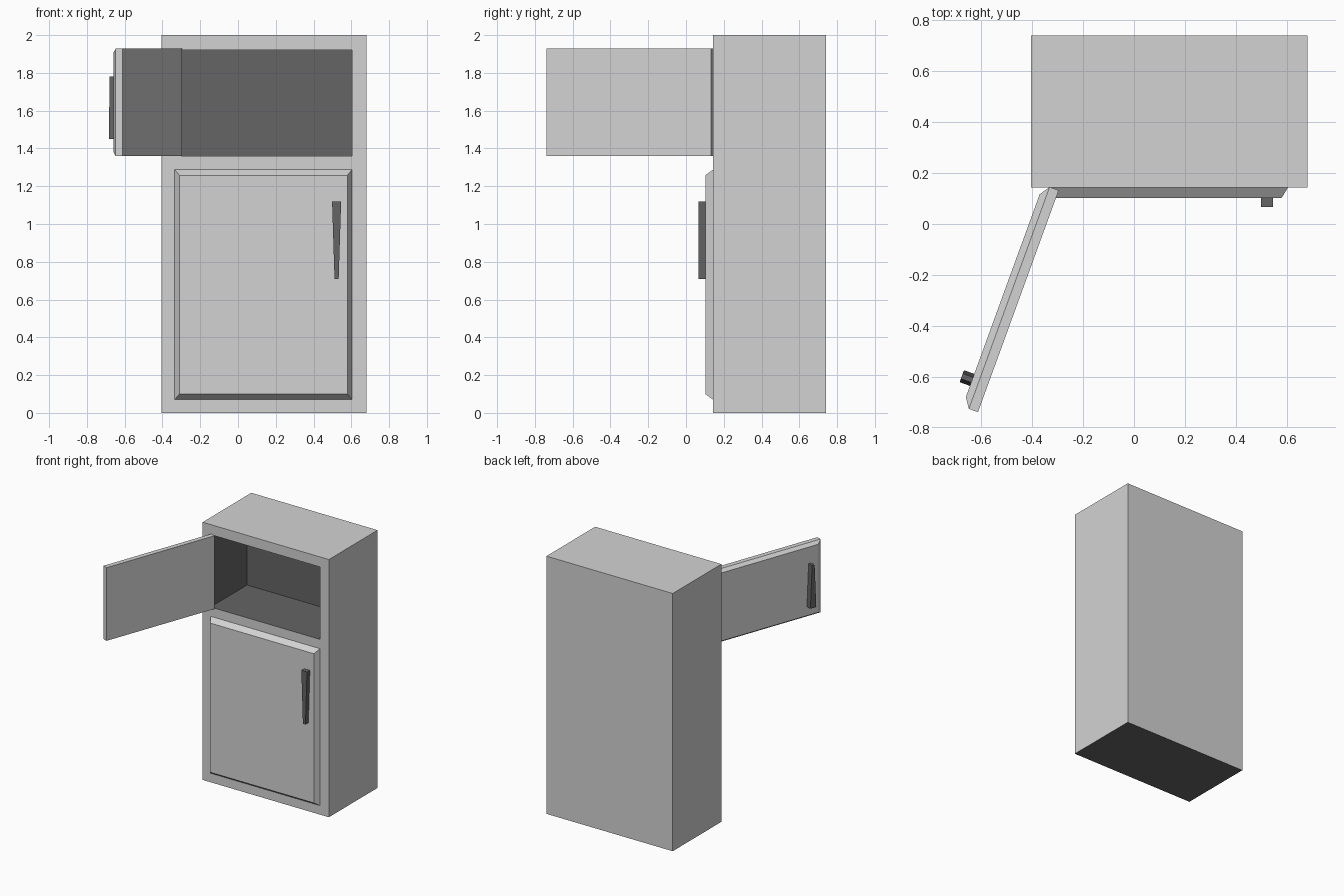
import bpy, bmesh, math
from mathutils import Vector

if "Cube" in bpy.data.objects:
    bpy.data.objects.remove(bpy.data.objects["Cube"])


def material(name, c):
    m = bpy.data.materials.new(name)
    m.diffuse_color = (c, c, c, 1)
    m.use_nodes = True
    m.node_tree.nodes["Principled BSDF"].inputs["Base Color"].default_value = m.diffuse_color
    return m


LIGHT = material("light grey enamel", 0.65)
DARK = material("dark grey", 0.128)


def finish(name, bm, mats):
    bmesh.ops.recalc_face_normals(bm, faces=bm.faces)
    me = bpy.data.meshes.new(name)
    bm.to_mesh(me)
    bm.free()
    for m in mats:
        me.materials.append(m)
    ob = bpy.data.objects.new(name, me)
    bpy.context.collection.objects.link(ob)
    return ob


def loft(name, loops, mat):
    """Closed solid through a list of four-point loops."""
    bm = bmesh.new()
    rings = [[bm.verts.new(p) for p in loop] for loop in loops]
    for a, b in zip(rings, rings[1:]):
        for i in range(4):
            j = (i + 1) % 4
            bm.faces.new((a[i], a[j], b[j], b[i]))
    bm.faces.new(rings[0])
    bm.faces.new(rings[-1])
    return finish(name, bm, [mat])


def upright(y, x0, x1, z0, z1):
    return [(x0, y, z0), (x1, y, z0), (x1, y, z1), (x0, y, z1)]


def level(z, x0, x1, y0, y1):
    return [(x0, y0, z), (x1, y0, z), (x1, y1, z), (x0, y1, z)]


def door(name, x0, x1, z0, z1, y, back, out, bx, bz):
    """Slab with a chamfered front rim."""
    return loft(name, [upright(y + back, x0, x1, z0, z1),
                       upright(y, x0, x1, z0, z1),
                       upright(y - out, x0 + bx, x1 - bx, z0 + bz, z1 - bz)], LIGHT)


def handle(name, cx, y0, y1, z0, z1, w0, w1):
    """Tapered upright grip, w0 wide at the bottom and w1 at the top."""
    return loft(name, [level(z0, cx - w0 / 2, cx + w0 / 2, y0, y1),
                       level(z1, cx - w1 / 2, cx + w1 / 2, y0, y1)], DARK)


# Cabinet with a dark underside
FRONT = 0.143
bm = bmesh.new()
bmesh.ops.create_cube(bm, size=1)
for v in bm.verts:
    v.co = (0.138 + v.co.x * 1.084, 0.4415 + v.co.y * 0.597, 1 + v.co.z * 2)
min(bm.faces, key=lambda f: f.calc_center_median().z).material_index = 1

# Open upper compartment sunk into the front
face = min(bm.faces, key=lambda f: f.calc_center_median().y)
bmesh.ops.inset_individual(bm, faces=[face], thickness=0.05)
for v in face.verts:
    v.co = (-0.335 if v.co.x < 0.14 else 0.604, FRONT,
            1.36 if v.co.z < 1 else 1.922)
inner = bmesh.ops.extrude_discrete_faces(bm, faces=[face])["faces"][0]
bmesh.ops.translate(bm, verts=list(inner.verts), vec=Vector((0, 0.447, 0)))
inner.material_index = 1
for e in inner.edges:
    for f in e.link_faces:
        f.material_index = 1
finish("cabinet", bm, [LIGHT, DARK])

# Closed lower door and its handle
door("lower_door", -0.335, 0.604, 0.07, 1.288, FRONT, 0.01, 0.041, 0.025, 0.03)
handle("lower_handle", 0.522, 0.066, 0.107, 0.71, 1.12, 0.022, 0.048)

# Open upper door and its handle, swung around the left hinge
upper = [door("upper_door", 0, 0.926, 1.36, 1.928, 0, 0.038, 0.027, 0.04, 0.02),
         handle("upper_handle", 0.815, -0.07, -0.025, 1.45, 1.78, 0.05, 0.022)]
for ob in upper:
    ob.location = (-0.331, 0.145, 0)
    ob.rotation_euler = (0, 0, math.radians(-110))
